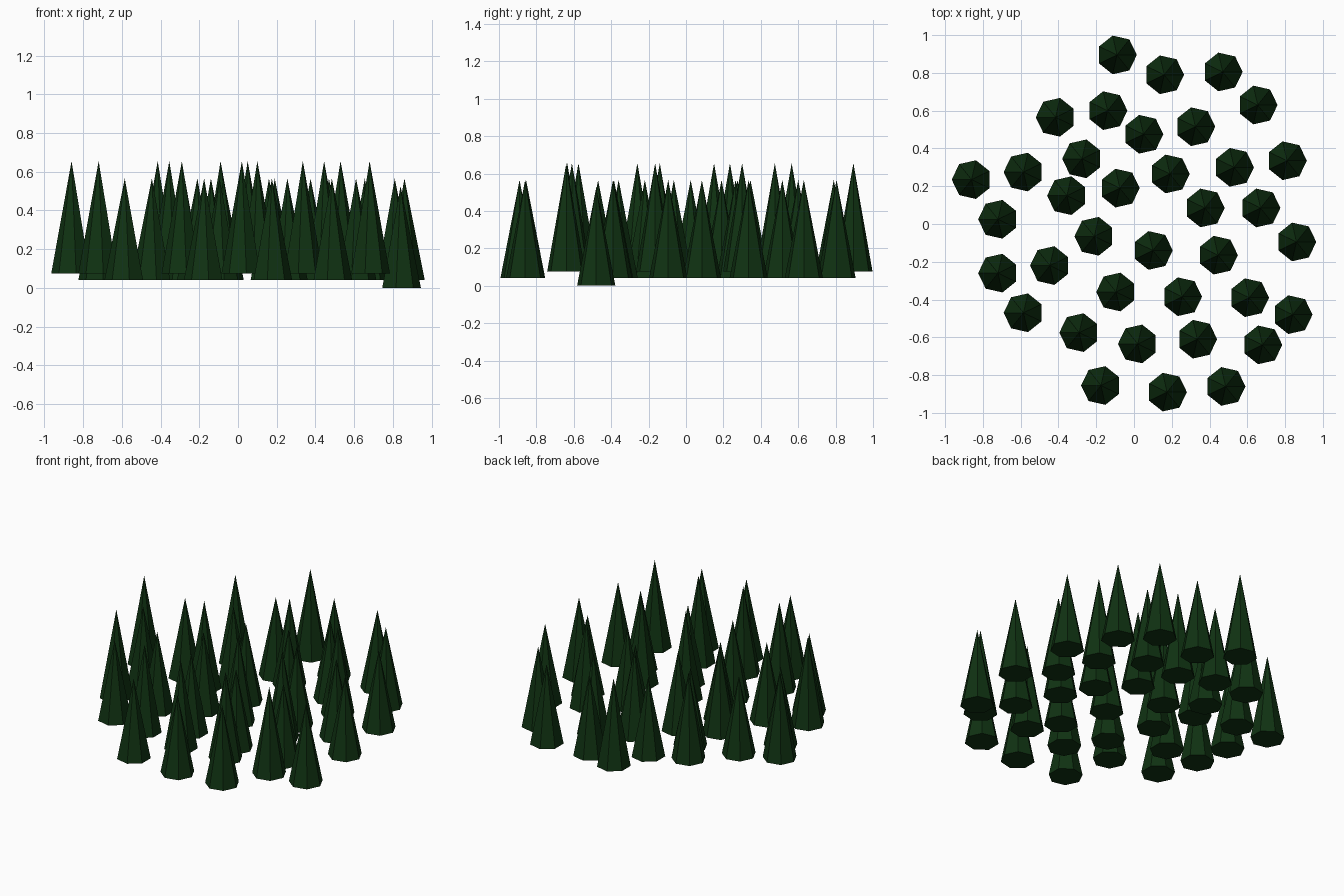
import bpy, bmesh, math
from mathutils import Matrix

if "Cube" in bpy.data.objects:
    bpy.data.objects.remove(bpy.data.objects["Cube"])

green = bpy.data.materials.new("dark_pine_green")
green.diffuse_color = (0.005, 0.032, 0.006, 1)
green.use_nodes = True
green.node_tree.nodes["Principled BSDF"].inputs["Base Color"].default_value = green.diffuse_color

R = 0.105
# ground positions of trees, grouped by size
TALL = [(-.09, .895), (-.415, .565), (.05, .475), (.53, .30), (-.86, .235),
        (-.355, .15), (.10, -.14), (.445, -.165), (-.72, -.26), (-.29, -.575),
        (.02, -.635), (.335, -.61), (.68, -.64)]
SHORT = [(.16, .79), (.47, .805), (.655, .63), (-.14, .60), (.325, .515),
         (-.275, .345), (.81, .335), (-.585, .275), (-.075, .19), (.19, .265),
         (.375, .085), (.67, .085), (-.72, .025), (-.21, -.065), (.86, -.095),
         (-.445, -.22), (-.095, -.36), (.255, -.385), (.61, -.39),
         (-.585, -.47), (-.175, -.855), (.175, -.89), (.485, -.86)]
LOW = [(.84, -.48)]


def trees(name, spots, base, top):
    """One object of seven-sided cone trees standing between two heights."""
    bm = bmesh.new()
    for x, y in spots:
        # trees on the left half have a flat side facing right
        turn = math.pi / 7 if x + 0.3 * y < -0.15 else 0
        place = Matrix.Translation((x, y, (base + top) / 2)) @ Matrix.Rotation(turn - math.pi / 2, 4, 'Z')
        bmesh.ops.create_cone(bm, cap_ends=True, segments=7, radius1=R,
                              radius2=0, depth=top - base, matrix=place)
    bmesh.ops.remove_doubles(bm, verts=bm.verts, dist=1e-5)
    mesh = bpy.data.meshes.new(name)
    bm.to_mesh(mesh)
    bm.free()
    mesh.materials.append(green)
    bpy.context.collection.objects.link(bpy.data.objects.new(name, mesh))


trees("tall_trees", TALL, 0.075, 0.655)
trees("short_trees", SHORT, 0.04, 0.565)
trees("low_tree", LOW, 0.0, 0.525)
